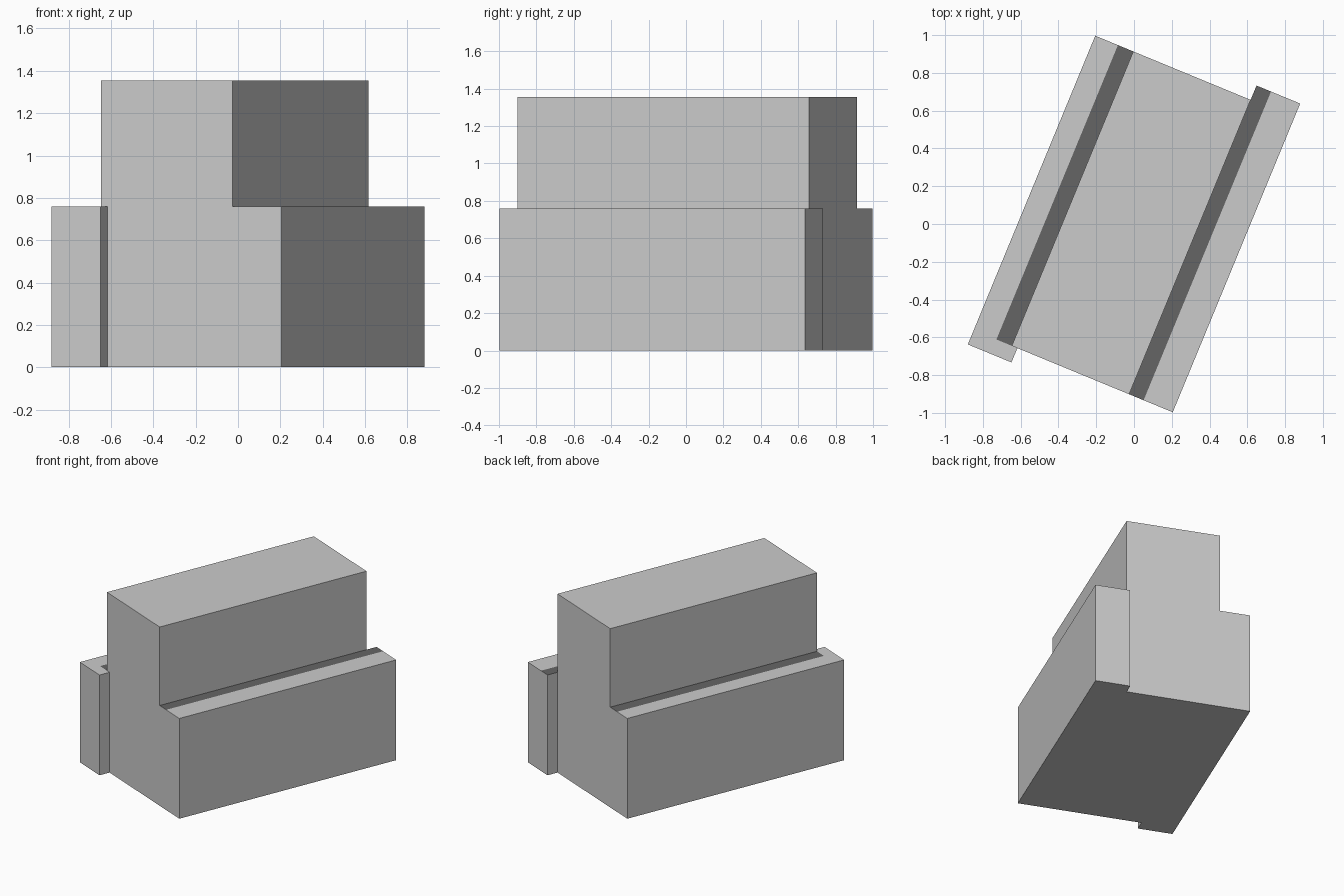
import bpy, bmesh, math
from mathutils import Matrix

if "Cube" in bpy.data.objects:
    bpy.data.objects.remove(bpy.data.objects["Cube"])

TURN = Matrix.Rotation(math.radians(-22.43), 4, 'Z')
WING_H, BLOCK_H = 0.76, 1.355


def material(name, v):
    m = bpy.data.materials.new(name)
    m.diffuse_color = (v, v, v, 1)
    m.use_nodes = True
    m.node_tree.nodes["Principled BSDF"].inputs["Base Color"].default_value = m.diffuse_color
    return m


wall = material("light_grey", 0.6)
gutter = material("dark_grey", 0.13)


def box(name, x0, x1, y0, y1, height, strip=None):
    """Box standing on the ground; strip = (x0, x1, y0, y1) painted on its top."""
    bm = bmesh.new()
    bmesh.ops.create_cube(bm, size=1)
    for v in bm.verts:
        v.co.x = x0 if v.co.x < 0 else x1
        v.co.y = y0 if v.co.y < 0 else y1
        v.co.z = 0 if v.co.z < 0 else height
    if strip:
        a, b, c, d = strip
        cuts = [((a, 0, 0), (1, 0, 0)), ((b, 0, 0), (1, 0, 0)),
                ((0, c, 0), (0, 1, 0)), ((0, d, 0), (0, 1, 0))]
        for co, no in cuts:
            bmesh.ops.bisect_plane(bm, geom=bm.verts[:] + bm.edges[:] + bm.faces[:],
                                   plane_co=co, plane_no=no)
        bm.normal_update()
        for f in bm.faces:
            m = f.calc_center_median()
            if f.normal.z > 0.9 and a < m.x < b and c < m.y < d:
                f.material_index = 1
    bm.transform(TURN)
    me = bpy.data.meshes.new(name)
    bm.to_mesh(me)
    bm.free()
    me.materials.append(wall)
    me.materials.append(gutter)
    bpy.context.collection.objects.link(bpy.data.objects.new(name, me))


# tall central hall
box("main_block", -0.352, 0.32, -0.843, 0.843, BLOCK_H)
# low side wings, each with a dark strip along the hall wall
box("left_wing", -0.57, -0.32, -0.925, 0.843, WING_H, (-0.44, -0.352, -0.843, 0.843))
box("right_wing", 0.32, 0.57, -0.843, 0.925, WING_H, (0.32, 0.403, -0.843, 0.925))
